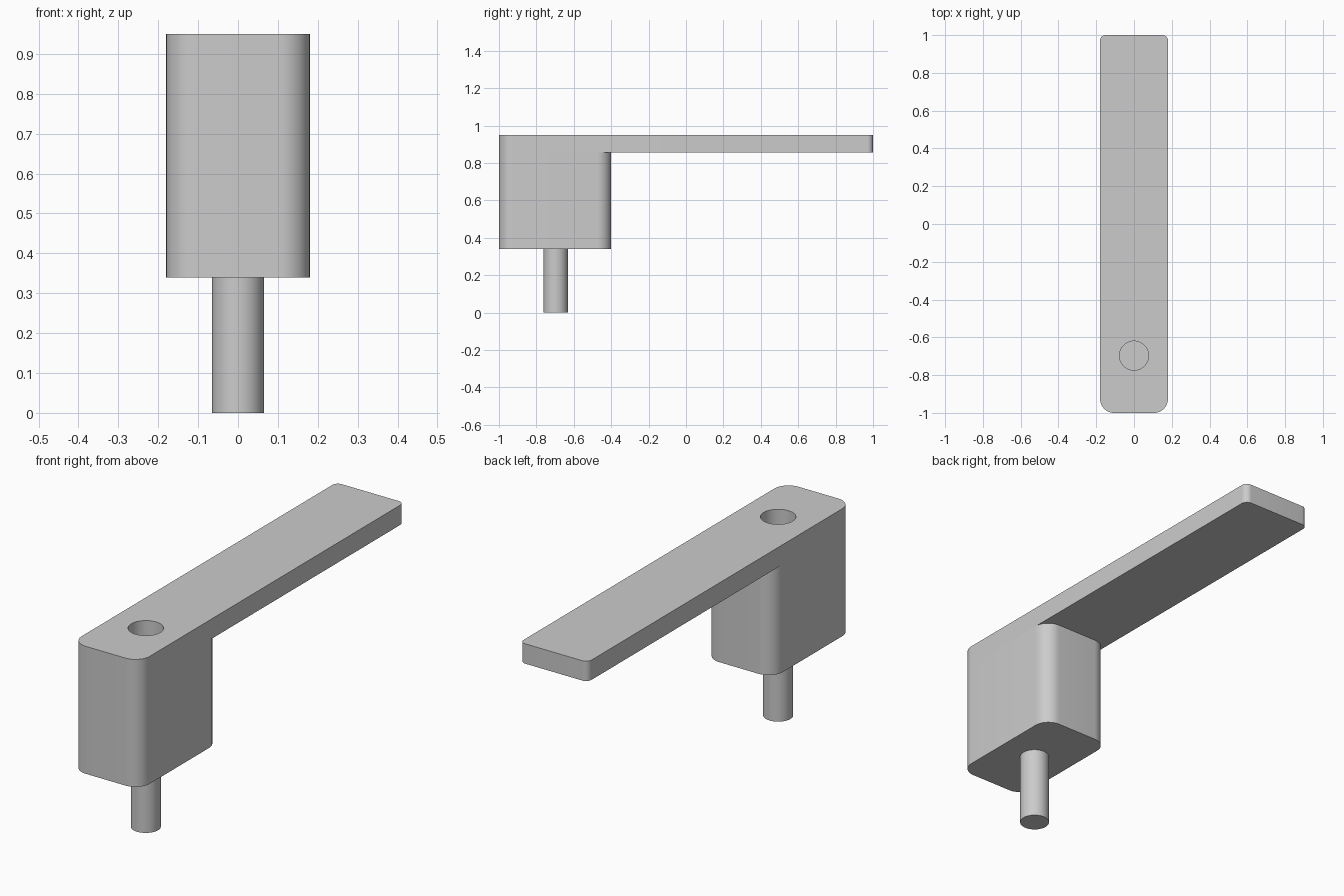
import bpy
import bmesh
from math import sin, cos, pi

cube = bpy.data.objects.get("Cube")
if cube:
    bpy.data.objects.remove(cube, do_unlink=True)

HALF_WIDTH = 0.18
PIN_Y = -0.697
PLATE_BOTTOM, TOP = 0.855, 0.95

gray = bpy.data.materials.new("plain gray")
gray.use_nodes = True
gray.diffuse_color = (0.6, 0.6, 0.6, 1)
gray.node_tree.nodes["Principled BSDF"].inputs["Base Color"].default_value = (0.6, 0.6, 0.6, 1)


def prism(name, outline, z0, z1):
    """Extrude a counter-clockwise outline from z0 up to z1."""
    bm = bmesh.new()
    base = bm.faces.new([bm.verts.new((x, y, z0)) for x, y in outline])
    top = bmesh.ops.extrude_face_region(bm, geom=[base], use_keep_orig=True)
    for v in top["geom"]:
        if isinstance(v, bmesh.types.BMVert):
            v.co.z = z1
    bmesh.ops.recalc_face_normals(bm, faces=bm.faces)
    mesh = bpy.data.meshes.new(name)
    bm.to_mesh(mesh)
    bm.free()
    mesh.materials.append(gray)
    obj = bpy.data.objects.new(name, mesh)
    bpy.context.collection.objects.link(obj)
    return obj


def rounded_outline(y0, y1, front_r, back_r, steps=12):
    """Rectangle with one radius at the front and another at the back."""
    corners = [(1, y1 - back_r, back_r), (-1, y1 - back_r, back_r),
               (-1, y0 + front_r, front_r), (1, y0 + front_r, front_r)]
    points = []
    for quarter, (side, cy, r) in enumerate(corners):
        for i in range(steps + 1):
            a = (quarter + i / steps) * pi / 2
            points.append((side * (HALF_WIDTH - r) + r * cos(a), cy + r * sin(a)))
    return points


def circle(r, steps=64):
    return [(r * cos(2 * pi * i / steps), PIN_Y + r * sin(2 * pi * i / steps))
            for i in range(steps)]


def activate(obj):
    bpy.ops.object.select_all(action='DESELECT')
    obj.select_set(True)
    bpy.context.view_layer.objects.active = obj


# Main parts: mounting block, long flat arm and the pin underneath
block = prism("mounting_block", rounded_outline(-1, -0.4, 0.075, 0.075), 0.34, PLATE_BOTTOM)
arm = prism("flat_arm", rounded_outline(-1, 1, 0.075, 0.03), PLATE_BOTTOM, TOP)
pin = prism("pin", circle(0.065), 0, 0.34)

# Blind hole through the arm into the block
cutter = prism("hole_cutter", circle(0.077), 0.5, TOP + 0.1)
cutter.hide_render = True
for part in (block, arm):
    cut = part.modifiers.new("hole", 'BOOLEAN')
    cut.operation = 'DIFFERENCE'
    cut.solver = 'EXACT'
    cut.object = cutter
    activate(part)
    bpy.ops.object.modifier_apply(modifier=cut.name)
bpy.data.objects.remove(cutter, do_unlink=True)

# Smooth the rounded walls, keep the rims crisp
for part in (block, arm, pin):
    activate(part)
    bpy.ops.object.shade_smooth_by_angle(angle=pi / 6)
